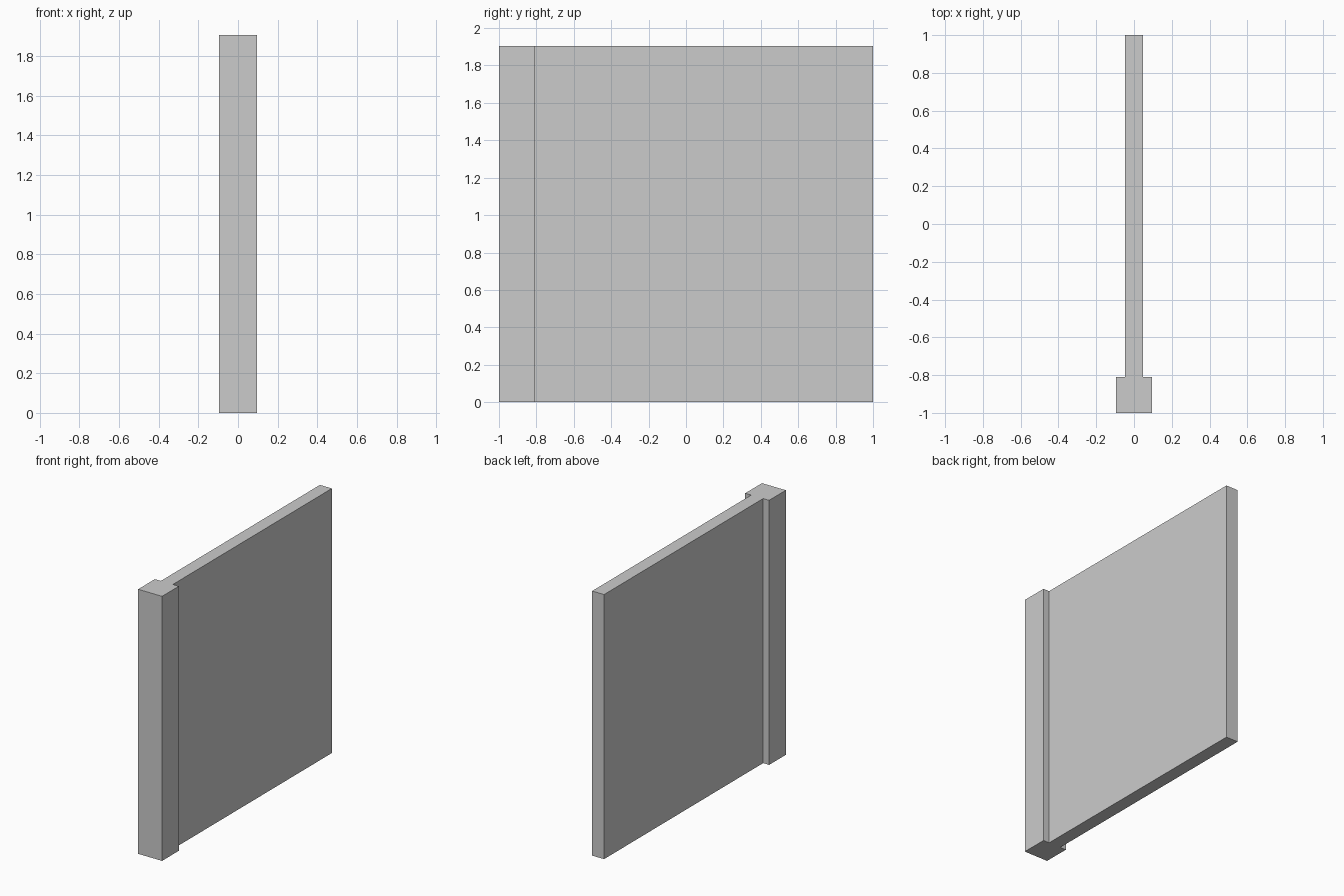
import bpy
import bmesh

if "Cube" in bpy.data.objects:
    bpy.data.objects.remove(bpy.data.objects["Cube"])

U = 2 / 21                 # one module
HEIGHT = 20 * U
POST, PANEL = U, U / 2     # half widths
FRONT, STEP, BACK = -1.0, -1.0 + 2 * U, 1.0

# T-shaped plan: square end post running into the thin wall panel
half = [(POST, FRONT), (POST, STEP), (PANEL, STEP), (PANEL, BACK)]
plan = half + [(-x, y) for x, y in reversed(half)]

# Extrude the plan upward
bm = bmesh.new()
base = bm.faces.new([bm.verts.new((x, y, 0)) for x, y in plan])
top = bmesh.ops.extrude_face_region(bm, geom=[base], use_keep_orig=True)["geom"]
bmesh.ops.translate(bm, vec=(0, 0, HEIGHT),
                    verts=[g for g in top if isinstance(g, bmesh.types.BMVert)])
bmesh.ops.recalc_face_normals(bm, faces=bm.faces[:])

mesh = bpy.data.meshes.new("wall_with_end_post")
bm.to_mesh(mesh)
bm.free()
bpy.context.collection.objects.link(bpy.data.objects.new("wall_with_end_post", mesh))
